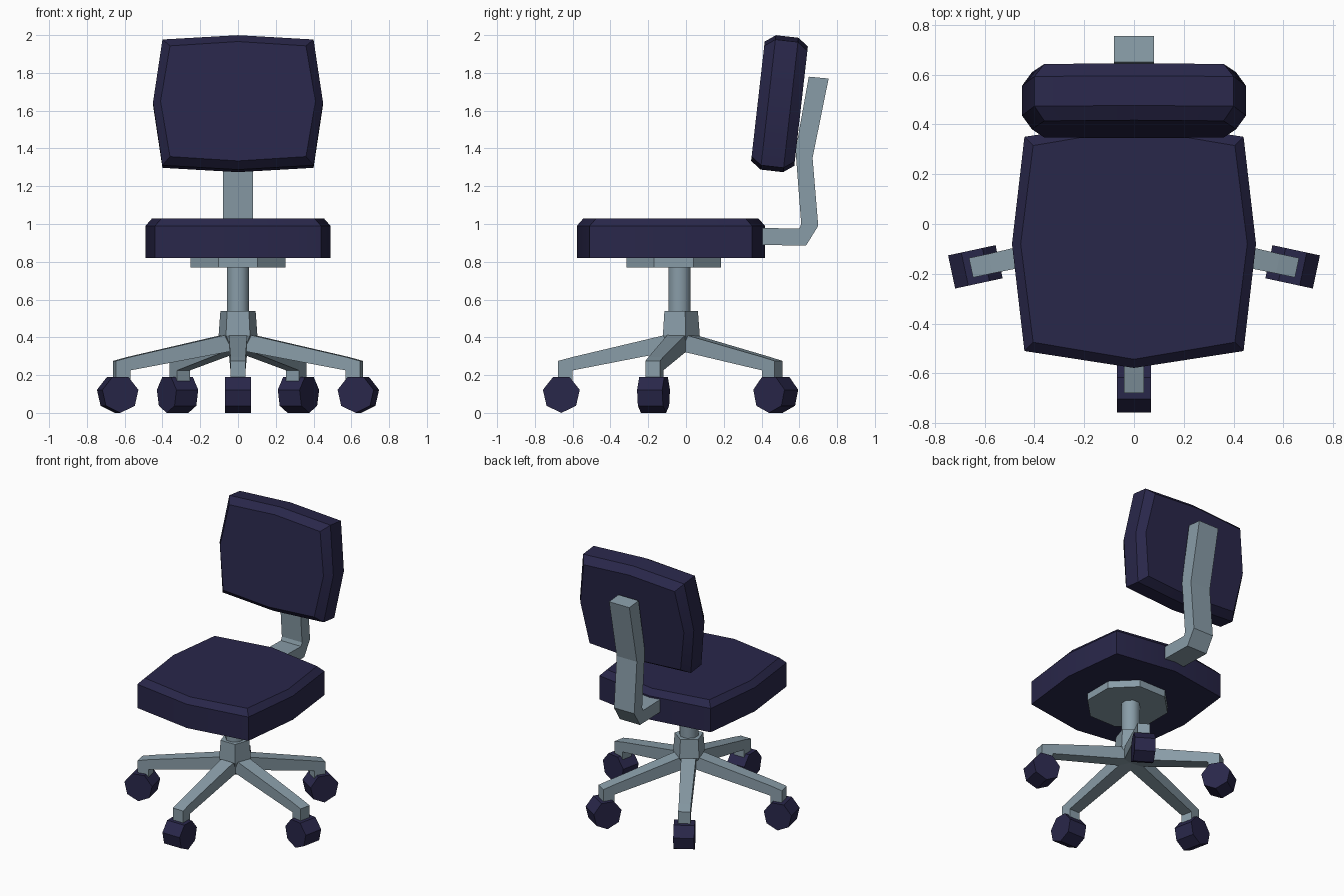
import bpy
import bmesh
from math import atan2, cos, hypot, pi, radians, sin
from mathutils import Matrix, Vector

cube = bpy.data.objects.get("Cube")
if cube:
    bpy.data.objects.remove(cube, do_unlink=True)


def material(name, colour):
    mat = bpy.data.materials.new(name)
    mat.use_nodes = True
    mat.diffuse_color = colour
    mat.node_tree.nodes["Principled BSDF"].inputs["Base Color"].default_value = colour
    return mat


NAVY = material("navy fabric", (0.022, 0.020, 0.068, 1))
STEEL = material("blue grey metal", (0.25, 0.335, 0.39, 1))


def loft(name, rings, mat, matrix=Matrix(), smooth=0):
    """Skin a stack of equal rings and cap both ends."""
    bm = bmesh.new()
    rows = [[bm.verts.new(matrix @ Vector(p)) for p in ring] for ring in rings]
    count = len(rows[0])
    for low, high in zip(rows, rows[1:]):
        for i in range(count):
            j = (i + 1) % count
            bm.faces.new((low[i], low[j], high[j], high[i]))
    bm.faces.new(rows[0][::-1])
    bm.faces.new(rows[-1])
    bmesh.ops.recalc_face_normals(bm, faces=bm.faces)
    mesh = bpy.data.meshes.new(name)
    bm.to_mesh(mesh)
    bm.free()
    mesh.materials.append(mat)
    obj = bpy.data.objects.new(name, mesh)
    bpy.context.collection.objects.link(obj)
    if smooth:
        bpy.ops.object.select_all(action="DESELECT")
        bpy.context.view_layer.objects.active = obj
        obj.select_set(True)
        bpy.ops.object.shade_smooth_by_angle(angle=radians(smooth))
    return obj


def ngon(sides, radius, z, start=0.0):
    angles = [start + 2 * pi * i / sides for i in range(sides)]
    return [(radius * cos(a), radius * sin(a), z) for a in angles]


def cushion_outline(corner_x, side_x, corner_y, end_y):
    """Eight-point rounded rectangle."""
    return [(-corner_x, -corner_y), (0, -end_y), (corner_x, -corner_y), (side_x, 0),
            (corner_x, corner_y), (0, end_y), (-corner_x, corner_y), (-side_x, 0)]


def inset(points, amount):
    return [(x - amount * (x > 0) + amount * (x < 0),
             y - amount * (y > 0) + amount * (y < 0)) for x, y in points]


# Seat cushion with a softened top edge
seat = cushion_outline(0.44, 0.49, 0.43, 0.498)
layers = [(seat, 0.82), (seat, 0.99), (inset(seat, 0.035), 1.03)]
loft("seat", [[(x, y, z) for x, y in ring] for ring, z in layers], NAVY,
     Matrix.Translation((0, -0.08, 0)), 30)

# Backrest cushion, leaning back
back = cushion_outline(0.40, 0.45, 0.335, 0.358)
layers = [(inset(back, 0.04), -0.115), (back, -0.06), (back, 0.06), (inset(back, 0.04), 0.115)]
loft("backrest", [[(x, depth, v) for x, v in ring] for ring, depth in layers], NAVY,
     Matrix.Translation((0, 0.495, 1.637)) @ Matrix.Rotation(radians(-6.5), 4, "X"), 30)

# Bent support bar, as a side profile extruded across
bar = [(0.38, 0.89), (0.635, 0.885), (0.70, 0.99), (0.67, 1.35), (0.755, 1.77),
       (0.65, 1.78), (0.58, 1.39), (0.61, 1.00), (0.60, 0.975), (0.38, 0.98)]
loft("backrest_bar", [[(x, y, z) for y, z in bar] for x in (-0.08, 0.08)], STEEL)

# Plate under the seat, column and tapered hub
loft("seat_plate", [ngon(8, 0.272, z, pi / 8) for z in (0.77, 0.82)], STEEL,
     Matrix.Translation((0, -0.065, 0)))
HUB = Vector((0, -0.035, 0))
AT_HUB = Matrix.Translation(HUB)
loft("column", [ngon(8, 0.063, z, pi / 8) for z in (0.5, 0.78)], STEEL, AT_HUB, 50)
loft("hub", [ngon(5, 0.06, 0.335, pi / 2), ngon(5, 0.108, 0.41, pi / 2),
             ngon(5, 0.098, 0.54, pi / 2)], STEEL, AT_HUB)

# Five legs, each ending in a post over a wheel
wheels = {"front": (0, -0.66), "left": (0.637, -0.172), "right": (-0.637, -0.172),
          "back_left": (0.32, 0.475), "back_right": (-0.32, 0.475)}
for side, (wx, wy) in wheels.items():
    dx, dy = wx - HUB.x, wy - HUB.y
    reach = hypot(dx, dy)
    turn = AT_HUB @ Matrix.Rotation(atan2(dy, dx), 4, "Z")
    tip, post = reach + 0.018, reach - 0.06
    # Sections run along the leg, then down the post
    sections = [(0.0, 0.43, 0.0, 0.335, 0.05), (post, 0.296, post, 0.225, 0.04),
                (tip, 0.275, post, 0.215, 0.04), (tip, 0.15, post, 0.15, 0.04)]
    rings = [[(s, -w, z), (s, w, z), (t, w, b), (t, -w, b)] for s, z, t, b, w in sections]
    loft(side + "_leg", rings, STEEL, turn)
    stand = turn @ Matrix.Translation((reach, 0, 0.1)) @ Matrix.Rotation(pi / 2, 4, "X")
    loft(side + "_wheel", [ngon(7, 0.1, d, -pi / 2) for d in (-0.068, 0.068)], NAVY, stand)
